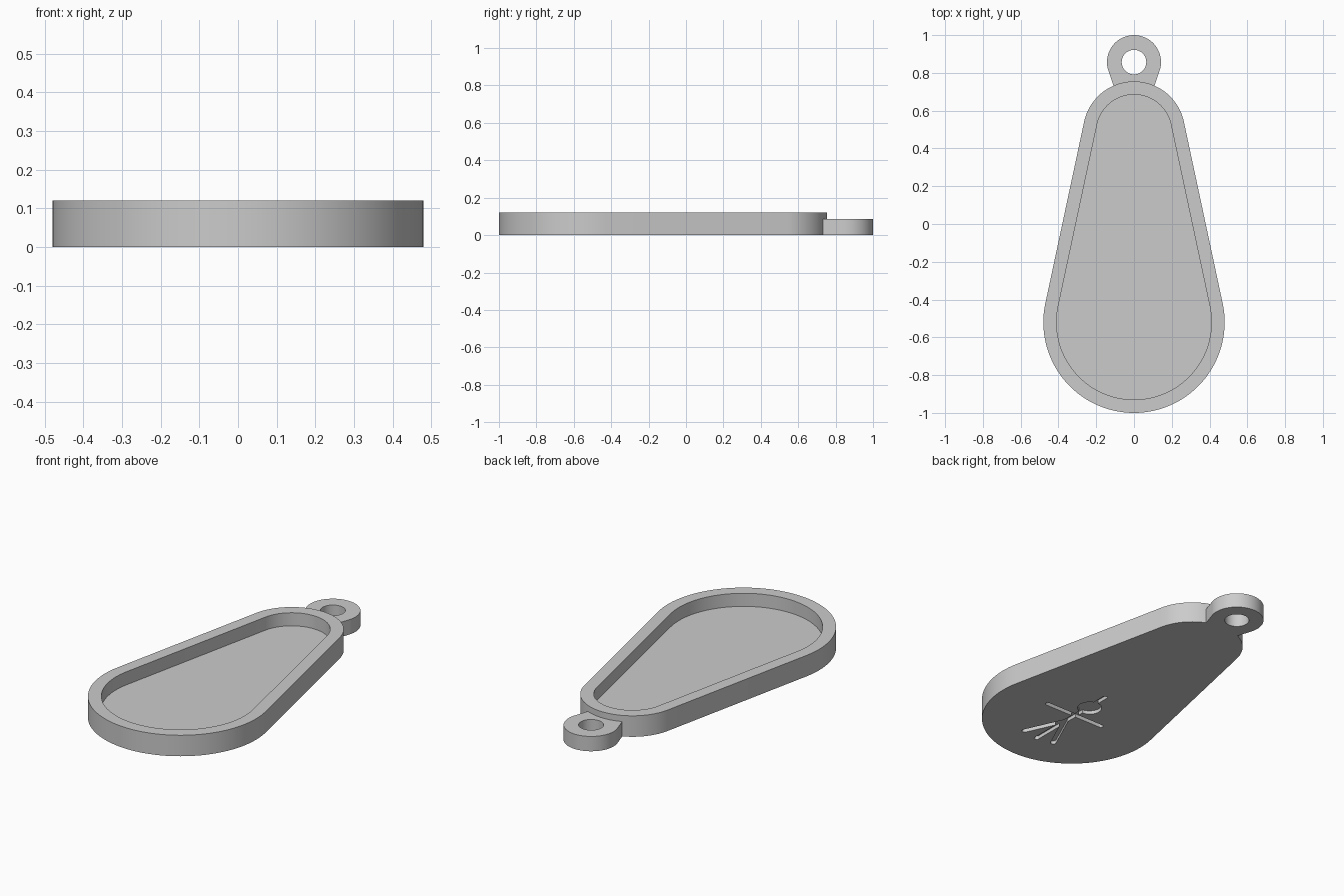
import bpy, bmesh, math
from mathutils import Vector

cube = bpy.data.objects.get("Cube")
if cube:
    bpy.data.objects.remove(cube, do_unlink=True)

grey = bpy.data.materials.new("light grey")
grey.use_nodes = True
grey.diffuse_color = (0.6, 0.6, 0.6, 1)
grey.node_tree.nodes["Principled BSDF"].inputs["Base Color"].default_value = (0.6, 0.6, 0.6, 1)


def arc(cy, r, start, end, steps=48):
    """Points on an arc centred on the long axis, angles in degrees."""
    angles = [math.radians(start + (end - start) * i / steps) for i in range(steps + 1)]
    return [(r * math.cos(a), cy + r * math.sin(a)) for a in angles]


def teardrop(inset):
    """Two circles joined by their tangents, shrunk by an inset."""
    low_y, low_r, high_y, high_r = -0.52, 0.48, 0.485, 0.27
    lean = math.degrees(math.asin((low_r - high_r) / (high_y - low_y)))
    return (arc(high_y, high_r - inset, lean, 180 - lean)
            + arc(low_y, low_r - inset, 180 - lean, 360 + lean, 64))


def capsule(a, b, width):
    """Round-ended slot between two points."""
    a, b = Vector(a), Vector(b)
    heading = math.atan2(b.y - a.y, b.x - a.x)
    points = []
    for centre, turn in ((b, -90), (a, 90)):
        for p in arc(0, width / 2, turn, turn + 180, 8):
            x, y = p
            points.append((centre.x + x * math.cos(heading) - y * math.sin(heading),
                           centre.y + x * math.sin(heading) + y * math.cos(heading)))
    return points


def prism(name, outline, z0, z1):
    """Extrude a closed outline upward."""
    bm = bmesh.new()
    face = bm.faces.new([bm.verts.new((x, y, z0)) for x, y in outline])
    top = bmesh.ops.extrude_face_region(bm, geom=[face])["geom"]
    bmesh.ops.translate(bm, vec=(0, 0, z1 - z0),
                        verts=[v for v in top if isinstance(v, bmesh.types.BMVert)])
    bmesh.ops.recalc_face_normals(bm, faces=bm.faces)
    mesh = bpy.data.meshes.new(name)
    bm.to_mesh(mesh)
    bm.free()
    obj = bpy.data.objects.new(name, mesh)
    bpy.context.collection.objects.link(obj)
    mesh.materials.append(grey)
    return obj


def activate(obj):
    bpy.ops.object.select_all(action="DESELECT")
    obj.select_set(True)
    bpy.context.view_layer.objects.active = obj


def combine(target, tool, operation):
    mod = target.modifiers.new(operation.lower(), "BOOLEAN")
    mod.object, mod.operation, mod.solver = tool, operation, "EXACT"
    tool.hide_render = True
    activate(target)
    bpy.ops.object.modifier_apply(modifier=mod.name)
    bpy.data.objects.remove(tool, do_unlink=True)


# Teardrop tray with a sunken floor
tray = prism("pendant_tray", teardrop(0), 0, 0.12)
combine(tray, prism("tray_pocket", teardrop(0.07), 0.045, 0.2), "DIFFERENCE")

# Hanging loop, its neck buried in the tray wall
loop = prism("hanging_loop", arc(0.857, 0.143, -21, 201) + [(-0.105, 0.72), (0.105, 0.72)], 0, 0.085)
combine(loop, prism("loop_hole", arc(0.857, 0.065, 0, 352.5), -0.1, 0.2), "DIFFERENCE")
combine(tray, loop, "UNION")

# Stick figure engraved in the underside: head, arms, legs and long spine
engraving = [
    arc(-0.37, 0.065, 0, 352.5),
    capsule((-0.17, -0.48), (0.2, -0.48), 0.026),
    capsule((0.01, -0.56), (0.11, -0.78), 0.03),
    capsule((0.01, -0.56), (-0.09, -0.78), 0.03),
    capsule((0.01, -0.8), (0.01, -0.23), 0.026),
]
for outline in engraving:
    combine(tray, prism("engraving_cutter", outline, -0.05, 0.02), "DIFFERENCE")

activate(tray)
bpy.ops.object.shade_smooth_by_angle(angle=math.radians(30))
